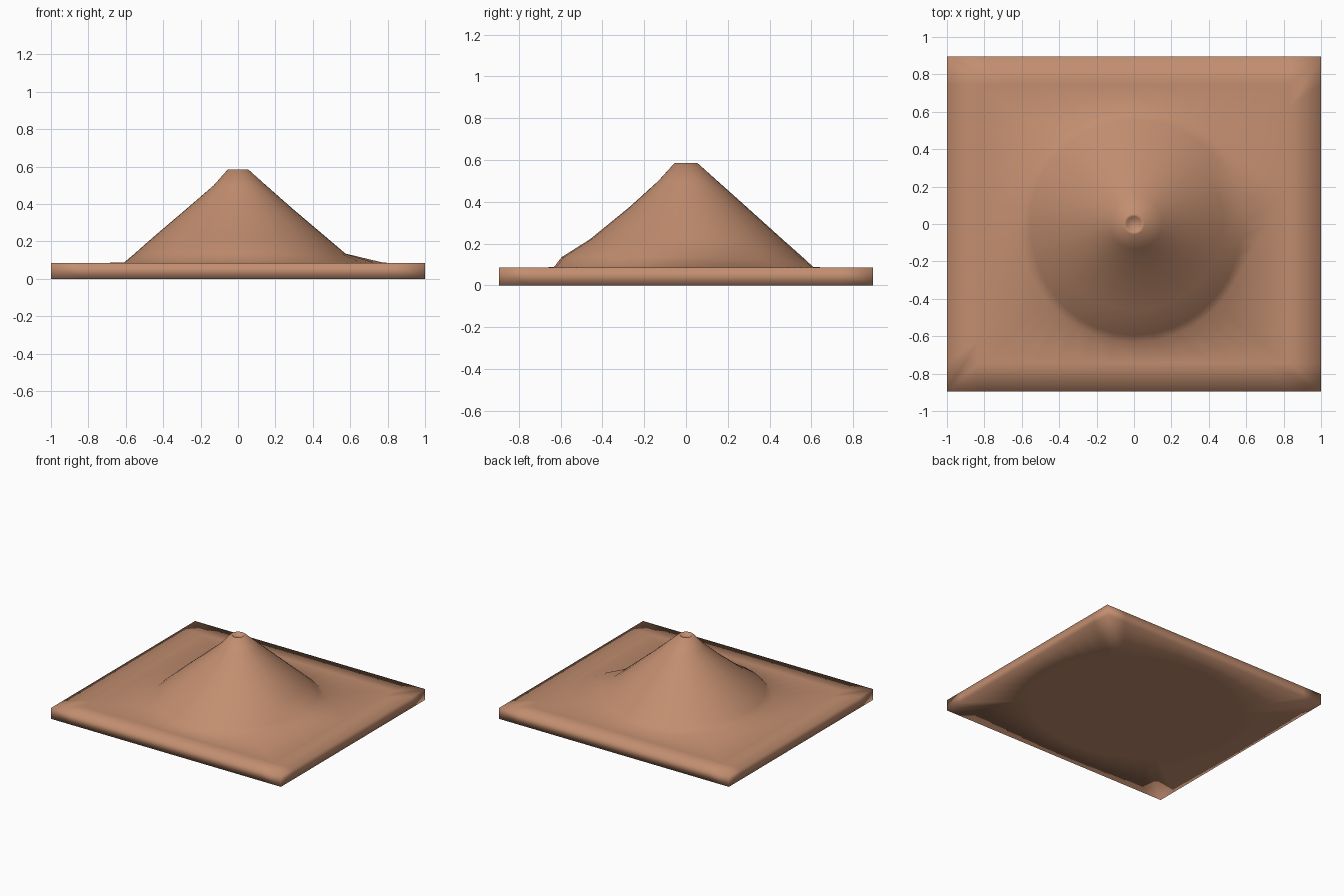
import bpy, bmesh, math

if "Cube" in bpy.data.objects:
    bpy.data.objects.remove(bpy.data.objects["Cube"])

HX, HY, H = 1.0, 0.895, 0.085   # slab half sizes and thickness
N = 12                          # segments per side

# evenly stepped outline of the slab, corners included
corners = [(-HX, -HY), (HX, -HY), (HX, HY), (-HX, HY)]
outline = []
for i, a in enumerate(corners):
    b = corners[(i + 1) % 4]
    outline += [(a[0] + (b[0] - a[0]) * k / N, a[1] + (b[1] - a[1]) * k / N) for k in range(N)]
angles = [math.atan2(y, x) for x, y in outline]

# mound levels: height, then radius towards right, back, left, front
levels = [
    (0.572, 0.034, 0.034, 0.034, 0.034),
    (0.585, 0.042, 0.042, 0.042, 0.042),
    (0.585, 0.055, 0.055, 0.055, 0.055),
    (0.500, 0.150, 0.150, 0.130, 0.132),
    (0.375, 0.292, 0.290, 0.275, 0.270),
    (0.220, 0.475, 0.462, 0.457, 0.460),
    (0.135, 0.575, 0.558, 0.553, 0.595),
    (0.087, 0.620, 0.610, 0.610, 0.632),
]


def radius(t, lv):
    c, s = math.cos(t), math.sin(t)
    r = (lv[1] if c > 0 else lv[3]) * c * c + (lv[2] if s > 0 else lv[4]) * s * s
    if lv[0] < 0.1:             # spreading skirt on the right
        r += 0.17 * math.exp(-((t - 0.2) / 0.3) ** 2)
    return r


bm = bmesh.new()
rings = []


def add_ring(points):
    ring = [bm.verts.new(p) for p in points]
    if rings:
        last = rings[-1]
        for i in range(len(ring)):
            j = (i + 1) % len(ring)
            bm.faces.new((last[i], ring[i], ring[j], last[j]))
    rings.append(ring)


# mound with a shallow crater
for lv in levels:
    add_ring([(radius(t, lv) * math.cos(t), radius(t, lv) * math.sin(t), lv[0]) for t in angles])
# slab top, sides and underside
add_ring([(x * 0.83, y * 0.83, H) for x, y in outline])
add_ring([(x, y, H) for x, y in outline])
add_ring([(x, y, 0) for x, y in outline])
add_ring([(0.8 * math.cos(t), 0.7 * math.sin(t), 0) for t in angles])
bm.faces.new(rings[0])
bm.faces.new(rings[-1])
bmesh.ops.recalc_face_normals(bm, faces=bm.faces)
for f in bm.faces:
    f.smooth = True

me = bpy.data.meshes.new("mountain_base")
bm.to_mesh(me)
bm.free()
mat = bpy.data.materials.new("clay")
mat.diffuse_color = (0.54, 0.27, 0.16, 1)
mat.use_nodes = True
mat.node_tree.nodes["Principled BSDF"].inputs["Base Color"].default_value = mat.diffuse_color
me.materials.append(mat)
bpy.context.collection.objects.link(bpy.data.objects.new("mountain_base", me))
